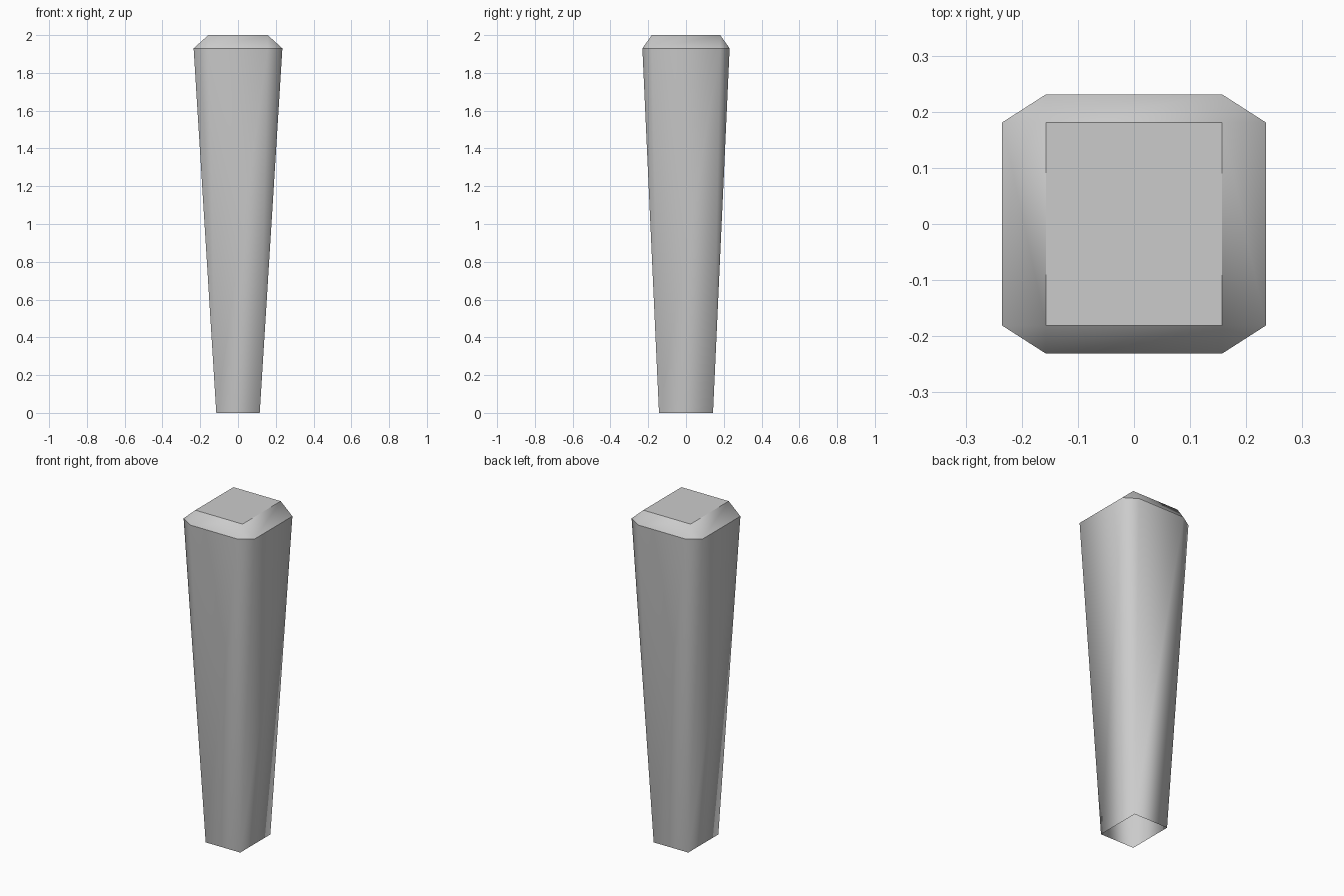
import bpy, bmesh

if "Cube" in bpy.data.objects:
    bpy.data.objects.remove(bpy.data.objects["Cube"])

QUADS = [(-1, -1), (1, -1), (1, 1), (-1, 1)]
bm = bmesh.new()

def rect(hx, hy, z):
    return [bm.verts.new((sx * hx, sy * hy, z)) for sx, sy in QUADS]

# Rectangular foot, octagonal shoulder, rectangular top
foot = rect(0.115, 0.143, 0.0)
wide = rect(0.235, 0.181, 1.93)    # corner ends on the x sides
deep = rect(0.157, 0.231, 1.93)    # corner ends on the y sides
top = rect(0.157, 0.181, 2.0)

for i in range(4):
    j = (i + 1) % 4
    side = deep if i % 2 == 0 else wide
    # Tapered wall and sloped cap face
    bm.faces.new((foot[i], foot[j], side[j], side[i]))
    bm.faces.new((side[i], side[j], top[j], top[i]))
    # Triangular corner facets
    bm.faces.new((foot[i], deep[i], wide[i]))
    bm.faces.new((top[i], deep[i], wide[i]))
top_face = bm.faces.new(top)
bmesh.ops.recalc_face_normals(bm, faces=bm.faces[:])
# Underside is left open; make sure normals point outward
top_face.normal_update()
if top_face.normal.z < 0:
    bmesh.ops.reverse_faces(bm, faces=bm.faces[:])

# Smooth walls with crisp shoulder and top edges
for f in bm.faces:
    f.smooth = True
for e in bm.edges:
    z0, z1 = (v.co.z for v in e.verts)
    e.smooth = abs(z0 - z1) > 1e-4

mesh = bpy.data.meshes.new("tapered_post")
bm.to_mesh(mesh)
bm.free()
bpy.context.collection.objects.link(bpy.data.objects.new("tapered_post", mesh))
